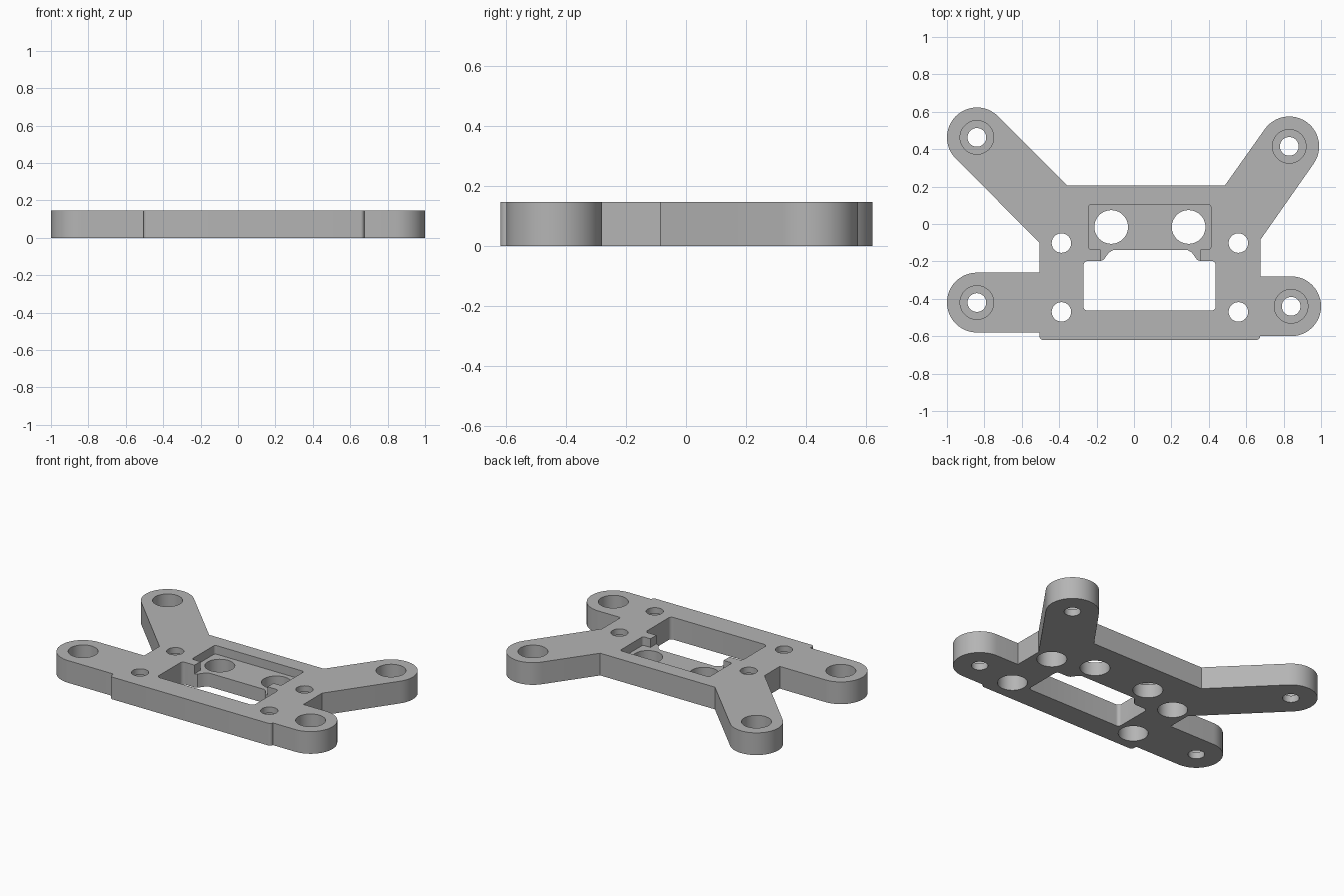
import bpy, bmesh
from math import cos, sin, radians, pi

cube = bpy.data.objects.get("Cube")
if cube:
    bpy.data.objects.remove(cube, do_unlink=True)

HEIGHT = 0.147
POCKET_Z = 0.09       # floor of the shallow pocket
BORE_Z = 0.045        # floor of the corner counterbores
LIP_Z = 0.107         # underside of the lip around the screw holes
UNDER, OVER = -0.1, 0.3

grey = bpy.data.materials.new("light grey")
grey.use_nodes = True
grey.diffuse_color = (0.46, 0.46, 0.46, 1)
grey.node_tree.nodes["Principled BSDF"].inputs["Base Color"].default_value = grey.diffuse_color


def arc(x, y, r, start, end, steps=24):
    """Points on an arc, angles in degrees."""
    angles = [radians(start + (end - start) * i / steps) for i in range(steps + 1)]
    return [(x + r * cos(a), y + r * sin(a)) for a in angles]


def rounded_rect(x0, x1, y0, y1, r):
    return (arc(x1 - r, y1 - r, r, 0, 90, 6) + arc(x0 + r, y1 - r, r, 90, 180, 6)
            + arc(x0 + r, y0 + r, r, 180, 270, 6) + arc(x1 - r, y0 + r, r, 270, 360, 6))


def circle(x, y, r):
    return arc(x, y, r, 0, 360, 48)[:-1]


def prism(name, points, z0, z1):
    """Extrude a closed counter-clockwise outline from z0 to z1."""
    bm = bmesh.new()
    base = bm.faces.new([bm.verts.new((x, y, z0)) for x, y in points])
    top = bmesh.ops.extrude_face_region(bm, geom=[base])["geom"]
    bmesh.ops.translate(bm, vec=(0, 0, z1 - z0),
                        verts=[v for v in top if isinstance(v, bmesh.types.BMVert)])
    bmesh.ops.recalc_face_normals(bm, faces=bm.faces)
    mesh = bpy.data.meshes.new(name)
    bm.to_mesh(mesh)
    bm.free()
    mesh.materials.append(grey)
    obj = bpy.data.objects.new(name, mesh)
    bpy.context.collection.objects.link(obj)
    return obj


# Corner lugs, counter-clockwise from the front left
FRONT_LEFT, BACK_LEFT = (0.84, -0.44), (0.83, 0.415)
BACK_RIGHT, FRONT_RIGHT = (-0.84, 0.463), (-0.84, -0.42)
LUG = 0.16

# Plate outline: central body with four rounded arms
outline = (
    arc(-0.485, -0.6, 0.02, 180, 270, 5) + arc(0.655, -0.6, 0.02, 270, 360, 5)
    + arc(*FRONT_LEFT, LUG, -90, 90)
    + [(0.675, -0.28), (0.675, -0.085)]
    + arc(*BACK_LEFT, LUG, -35.4, 144.6)
    + [(0.485, 0.205), (-0.355, 0.205)]
    + arc(*BACK_RIGHT, LUG, 45, 225)
    + [(-0.505, -0.1), (-0.505, -0.26)]
    + arc(*FRONT_RIGHT, LUG, 90, 270)
    + [(-0.505, -0.58)]
)
plate = prism("mounting_plate", outline, 0, HEIGHT)

cutters = []


def cut(name, points, z0=UNDER, z1=OVER):
    cutters.append(prism(name, points, z0, z1))


# Rectangular window and the scalloped notch behind it
cut("window_cutter", rounded_rect(-0.27, 0.437, -0.463, -0.198, 0.022))
MID = 0.0875
half = [(0.268, -0.25), (0.268, -0.198), (0.25, -0.192), (0.238, -0.175),
        (0.222, -0.153), (0.2, -0.14)]
cut("notch_cutter", [(MID + x, y) for x, y in half]
    + [(MID - x, y) for x, y in reversed(half)])

# Shallow pocket with its throat opening into the window
cut("pocket_cutter", rounded_rect(-0.243, 0.411, -0.136, 0.105, 0.015), POCKET_Z)
cut("throat_cutter", rounded_rect(-0.18, 0.355, -0.26, -0.1, 0.005), POCKET_Z)
for x in (-0.122, 0.292):
    cut("pocket_hole_cutter", circle(x, -0.016, 0.09))

# Corner holes, counterbored from above
for lug in (FRONT_LEFT, BACK_LEFT, BACK_RIGHT, FRONT_RIGHT):
    cut("lug_hole_cutter", circle(*lug, 0.05))
    cut("lug_bore_cutter", circle(*lug, 0.09), BORE_Z)

# Body screw holes, counterbored from below
for x in (-0.388, 0.558):
    for y in (-0.102, -0.47):
        cut("screw_hole_cutter", circle(x, y, 0.052))
        cut("screw_bore_cutter", circle(x, y, 0.09), UNDER, LIP_Z)

# Apply the cuts, then drop the cutters
bpy.ops.object.select_all(action="DESELECT")
bpy.context.view_layer.objects.active = plate
plate.select_set(True)
for cutter in cutters:
    cutter.hide_render = True
    mod = plate.modifiers.new("cut", "BOOLEAN")
    mod.operation = "DIFFERENCE"
    mod.solver = "EXACT"
    mod.object = cutter
    bpy.ops.object.modifier_apply(modifier=mod.name)
for cutter in cutters:
    bpy.data.objects.remove(cutter, do_unlink=True)

bpy.ops.object.shade_smooth_by_angle(angle=pi / 6)
